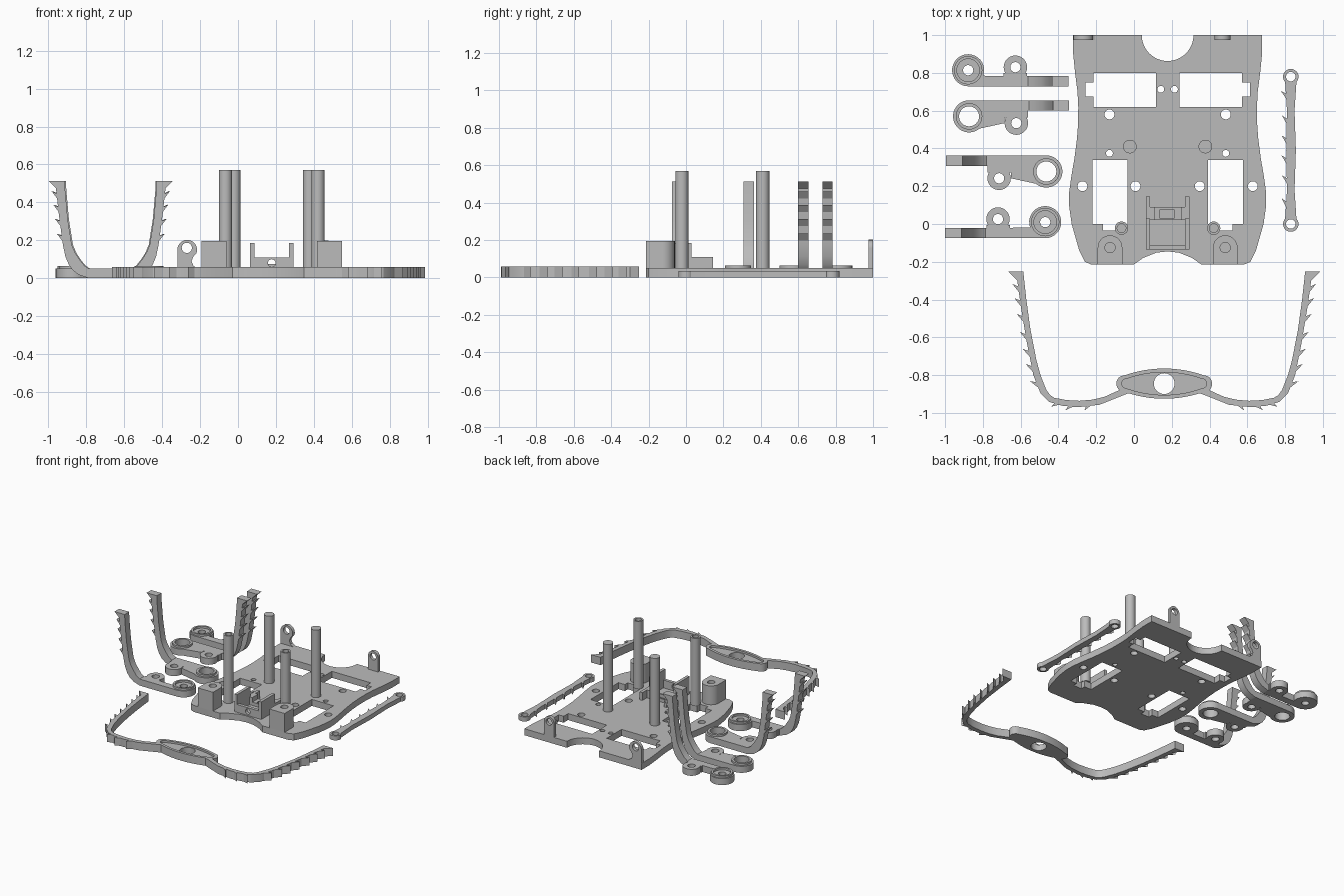
import bpy, bmesh
from math import sin, cos, radians
from mathutils import Matrix, Vector

if "Cube" in bpy.data.objects:
    bpy.data.objects.remove(bpy.data.objects["Cube"], do_unlink=True)

GREY = (0.5, 0.5, 0.5, 1)
plastic = bpy.data.materials.new("grey plastic")
plastic.use_nodes = True
plastic.diffuse_color = GREY
plastic.node_tree.nodes["Principled BSDF"].inputs["Base Color"].default_value = GREY
parts = []


def slab(name, loops, low, high, upright=False):
    """Extrude an outline and its holes along z, or along y when upright."""
    curve = bpy.data.curves.new(name, "CURVE")
    curve.dimensions = "2D"
    curve.fill_mode = "BOTH"
    curve.extrude = (high - low) / 2
    for loop in loops:
        spline = curve.splines.new("POLY")
        spline.points.add(len(loop) - 1)
        for point, (x, y) in zip(spline.points, loop):
            point.co = (x, y, 0, 1)
        spline.use_cyclic_u = True
    helper = bpy.data.objects.new(name + "_outline", curve)
    bpy.context.collection.objects.link(helper)
    graph = bpy.context.evaluated_depsgraph_get()
    mesh = bpy.data.meshes.new_from_object(helper.evaluated_get(graph))
    bpy.data.objects.remove(helper, do_unlink=True)
    middle = (low + high) / 2
    if upright:
        mesh.transform(Matrix.Translation((0, middle, 0)) @ Matrix.Rotation(radians(90), 4, "X"))
    else:
        mesh.transform(Matrix.Translation((0, 0, middle)))
    bm = bmesh.new()
    bm.from_mesh(mesh)
    bmesh.ops.remove_doubles(bm, verts=bm.verts, dist=0.0002)
    bmesh.ops.recalc_face_normals(bm, faces=bm.faces)
    bm.to_mesh(mesh)
    bm.free()
    mesh.materials.clear()
    mesh.materials.append(plastic)
    part = bpy.data.objects.new(name, mesh)
    bpy.context.collection.objects.link(part)
    parts.append(part)
    return part


def arc(x, y, r, start, end, steps=24):
    angles = [radians(start + (end - start) * i / steps) for i in range(steps + 1)]
    return [(x + r * cos(a), y + r * sin(a)) for a in angles]


def circle(x, y, r):
    return arc(x, y, r, 0, 360, 32)[:-1]


def rect(x0, x1, y0, y1):
    return [(x0, y0), (x1, y0), (x1, y1), (x0, y1)]


def barbed(points, side, spacing, size):
    """Add thorns along a polyline; they lean back towards its start."""
    result = []
    for a, b in zip(points, points[1:]):
        a, b = Vector(a), Vector(b)
        d = (b - a).normalized()
        out = Vector((d.y, -d.x)) * side
        count = round((b - a).length / spacing)
        result.append(tuple(a))
        for i in range(count):
            q = a + (b - a) * (i + 0.4) / count
            result += [tuple(q), tuple(q + out * size - d * size * 0.6), tuple(q + d * size * 1.1)]
    return result + [tuple(points[-1])]


def flip(points, s, centre):
    return [(centre + s * x, y) for x, y in points]


# Base plate, drawn about its own centre line
MID, TOP = 0.178, 0.05
half = [(-0.5, 1), (-0.5, 0.9), (-0.49, 0.8), (-0.477, 0.7), (-0.473, 0.62), (-0.474, 0.53),
        (-0.48, 0.45), (-0.493, 0.35), (-0.51, 0.25), (-0.521, 0.17), (-0.522, 0.1), (-0.508, 0),
        (-0.468, -0.14), (-0.438, -0.2), (-0.403, -0.215), (-0.18, -0.215), (-0.13, -0.18),
        (-0.06, -0.152), (0, -0.145)]
outline = arc(0, 1, 0.137, 360, 180) + half + [(-x, y) for x, y in half[-2::-1]]
loops = [flip(outline, 1, MID)]
rear_slot = [(-0.393, 0.62), (-0.062, 0.62), (-0.062, 0.8), (-0.393, 0.8),
             (-0.393, 0.75), (-0.435, 0.75), (-0.435, 0.675), (-0.393, 0.675)]
front_slot = [(-0.398, 0), (-0.343, 0), (-0.343, -0.035), (-0.273, -0.035), (-0.273, 0),
              (-0.213, 0), (-0.213, 0.34), (-0.398, 0.34)]
screw_holes = [(-0.036, 0.713, 0.018), (-0.308, 0.58, 0.026), (-0.308, 0.374, 0.018),
               (-0.451, 0.2, 0.026), (-0.17, 0.2, 0.026)]
for s in (1, -1):
    for hole in [rear_slot, front_slot] + [circle(*h) for h in screw_holes]:
        loops.append(flip(hole, s, MID))
slab("base_plate", loops, 0, TOP)

# Posts and front blocks, in pairs
for s, side in ((1, "right"), (-1, "left")):
    slab("rear_post_" + side, [flip(circle(-0.2, 0.41, 0.036), s, MID)], TOP, 0.57)
    post = flip(circle(-0.244, -0.022, 0.035), s, MID)
    bore = flip(circle(-0.244, -0.022, 0.023), s, MID)
    slab("front_post_" + side, [post], TOP, 0.47)
    slab("front_post_socket_" + side, [post, bore], 0.47, 0.57)
    block = arc(-0.305, -0.125, 0.065, 0, 180) + [(-0.37, -0.215), (-0.24, -0.215)]
    slab("front_block_" + side, [flip(block, s, MID), flip(circle(-0.305, -0.125, 0.027), s, MID)],
         TOP, 0.195)

# Rear lugs with eyes
left_lug = arc(-0.268, 0.15, 0.052, -20, 180) + [
    (-0.32, TOP), (-0.21, TOP), (-0.235, 0.065), (-0.245, 0.09), (-0.235, 0.115)]
slab("rear_lug_right", [left_lug, circle(-0.27, 0.16, 0.027)], 0.975, 1, True)
slab("rear_lug_left", [arc(0.468, 0.157, 0.042, 0, 180) + [(0.426, TOP), (0.51, TOP)],
                       circle(0.468, 0.157, 0.025)], 0.975, 1, True)

# Centre bracket: stepped side walls, pierced front wall, inner ledges
for s, side in ((1, "right"), (-1, "left")):
    wall = sorted(MID + s * x for x in (-0.115, -0.092))
    slab("bracket_wall_" + side, [rect(*wall, -0.135, 0.03)], TOP, 0.185)
    slab("bracket_wall_rear_" + side, [rect(*wall, 0.03, 0.145)], TOP, 0.11)
    ledge = sorted(MID + s * x for x in (-0.092, -0.07))
    slab("bracket_ledge_" + side, [rect(*ledge, 0.02, 0.09)], TOP, 0.11)
slab("bracket_front", [rect(0.086, 0.27, TOP, 0.11), circle(MID, 0.08, 0.02)], -0.135, -0.11, True)
slab("bracket_back", [rect(0.108, 0.248, 0.02, 0.09), rect(0.137, 0.212, 0.03, 0.078)], TOP, 0.075)


def claw_arm(name, cx, cy, su, sv, lug_v, bore, tapered):
    """Pivot ring, side lug and flat bar that turns up into a barbed claw."""
    def place(points):
        return [(cx + su * u, cy + sv * v) for u, v in points]
    neck = lug_v - 0.03
    body = arc(0, 0, 0.085, 50 if tapered else -20, 270)
    body += [(0.317, -0.085), (0.317, -0.03), (0.312, -0.03), (0.312, neck), (0.187, neck)]
    body.append((0.187, 0.036 if tapered else -0.03))
    slab(name + "_body", [place(body), place(circle(0, 0, bore))], 0, TOP)
    slab(name + "_lug", [place(circle(0.25, lug_v, 0.062)), place(circle(0.25, lug_v, 0.027))], 0, TOP)
    rim = (0.07, 0.053) if tapered else (0.075, 0.06)
    slab(name + "_rim", [place(circle(0, 0, r)) for r in rim], TOP, 0.065)
    outer = barbed([(0.491, 0.476), (0.475, 0.334), (0.454, 0.176)], -1, 0.08, 0.024)
    foot = [(0.441, 0.115), (0.423, 0.071), (0.4, 0.04), (0.37, 0.018), (0.317, 0)]
    inner = [(0.317, TOP), (0.342, 0.068), (0.365, 0.097), (0.39, 0.135), (0.407, 0.176),
             (0.428, 0.308), (0.442, 0.465), (0.444, 0.513), (0.53, 0.513)]
    ys = sorted((cy - sv * 0.085, cy - sv * 0.03))
    slab(name + "_claw", [flip(outer + foot + inner, su, cx)], *ys, True)


claw_arm("claw_arm_rear", -0.878, 0.814, 1, 1, 0.016, 0.027, False)
claw_arm("claw_arm_rear_inner", -0.873, 0.57, 1, -1, 0.036, 0.053, True)
claw_arm("claw_arm_front_inner", -0.464, 0.278, -1, -1, 0.036, 0.053, True)
claw_arm("claw_arm_front", -0.47, 0.01, -1, 1, 0.016, 0.027, False)

# Barbed link strip with an eye at each end
LINK = 0.83
for y, end in ((0.78, "rear"), (0, "front")):
    slab("link_eye_" + end, [circle(LINK, y, 0.041), circle(LINK, y, 0.025)], 0, 0.035)
edge = barbed([(-0.03, 0.752), (-0.02, 0.6), (-0.024, 0.39), (-0.02, 0.18), (-0.03, 0.028)], 1, 0.14, 0.026)
edge += [(0.03, 0.028), (0.02, 0.18), (0.027, 0.39), (0.02, 0.6), (0.03, 0.752)]
slab("link_strip", [flip(edge, 1, LINK)], 0, 0.035)

# Front bow: two barbed horns and a lens-shaped hub
BOW, BOW_Y, BOW_TOP = 0.16, -0.845, 0.06
horn = [(-0.826, -0.252)] + barbed(
    [(-0.778, -0.3), (-0.757, -0.45), (-0.725, -0.64), (-0.693, -0.8), (-0.656, -0.894)], 1, 0.1, 0.028)
horn += barbed([(-0.608, -0.942), (-0.54, -0.962), (-0.46, -0.97), (-0.343, -0.957)], 1, 0.09, 0.022)
horn += [(-0.184, -0.894), (-0.21, -0.867), (-0.317, -0.915), (-0.38, -0.93), (-0.449, -0.936),
         (-0.52, -0.932), (-0.582, -0.92), (-0.605, -0.905), (-0.624, -0.878), (-0.655, -0.8),
         (-0.677, -0.719), (-0.708, -0.56), (-0.73, -0.4), (-0.746, -0.252)]
for s, side in ((1, "right"), (-1, "left")):
    slab("bow_horn_" + side, [flip(horn, s, BOW)], 0, BOW_TOP)


def lens(length, height, tip):
    xs = [-1 + i / 8 for i in range(17)]
    upper = [(x * length, tip + (height - tip) * (1 - x * x)) for x in xs]
    ends = arc(length, 0, tip, 90, -90, 8)[1:-1]
    side = upper + ends
    return [(BOW + x, BOW_Y + y) for x, y in side + [(-x, -y) for x, y in side]]


hub_bore = circle(BOW, BOW_Y, 0.055)
slab("bow_hub_floor", [lens(0.21, 0.08, 0.044), hub_bore], 0, 0.045)
slab("bow_hub_rim", [lens(0.21, 0.08, 0.044), lens(0.2, 0.06, 0.025)], 0.045, BOW_TOP)

# Smooth round walls, keep edges sharp
bpy.ops.object.select_all(action="DESELECT")
for part in parts:
    part.select_set(True)
bpy.context.view_layer.objects.active = parts[0]
bpy.ops.object.shade_smooth_by_angle(angle=radians(25))
